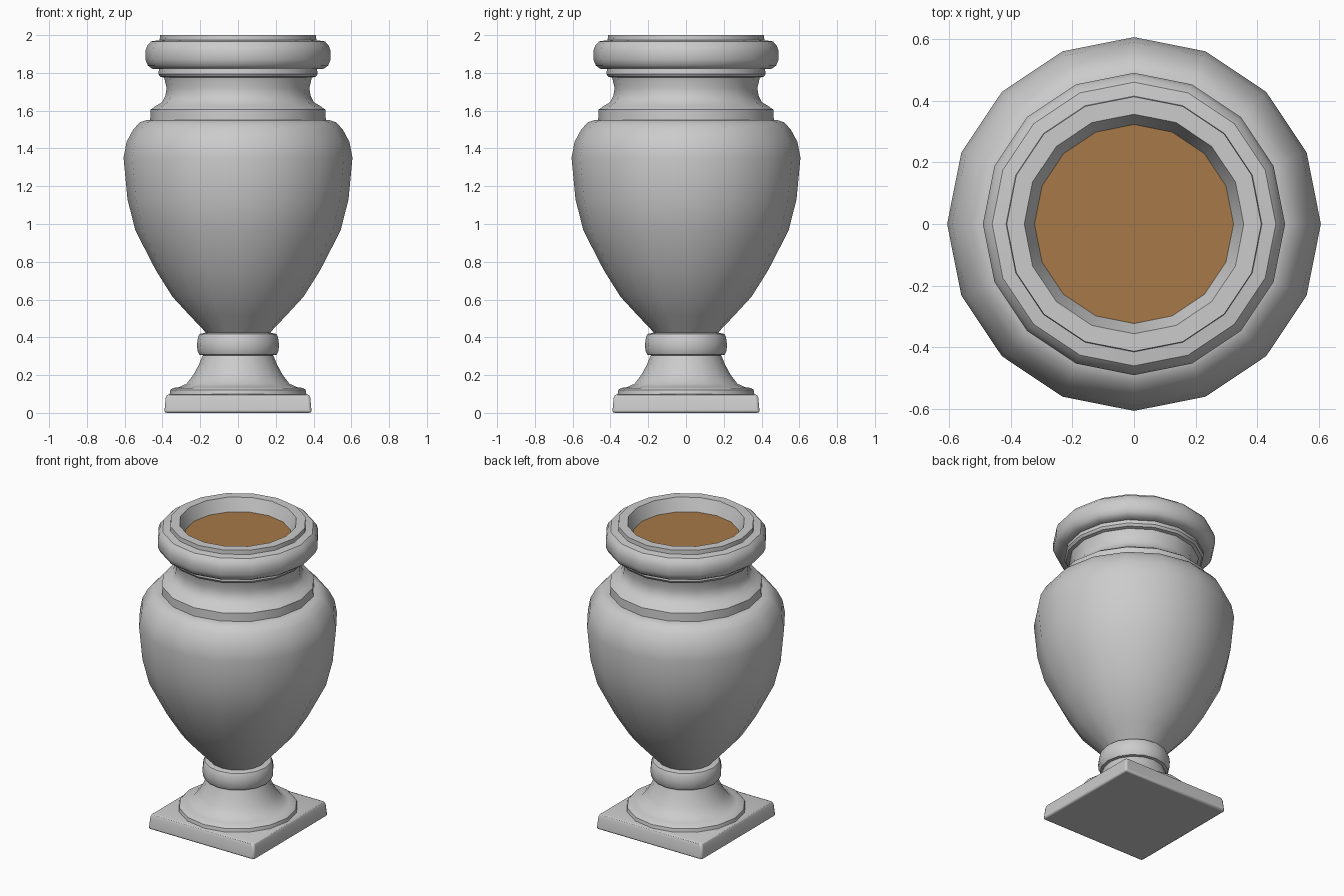
import bpy, bmesh, math

if "Cube" in bpy.data.objects:
    bpy.data.objects.remove(bpy.data.objects["Cube"])

SIDES = 16


def material(name, rgb):
    m = bpy.data.materials.new(name)
    m.diffuse_color = (*rgb, 1)
    m.use_nodes = True
    m.node_tree.nodes["Principled BSDF"].inputs["Base Color"].default_value = m.diffuse_color
    return m


stone = material("pale_stone", (0.60, 0.60, 0.60))
soil = material("brown_soil", (0.38, 0.19, 0.063))


def finish(name, bm, mat):
    bmesh.ops.recalc_face_normals(bm, faces=bm.faces)
    mesh = bpy.data.meshes.new(name)
    bm.to_mesh(mesh)
    bm.free()
    mesh.materials.append(mat)
    ob = bpy.data.objects.new(name, mesh)
    bpy.context.collection.objects.link(ob)
    bpy.ops.object.select_all(action='DESELECT')
    ob.select_set(True)
    bpy.context.view_layer.objects.active = ob
    bpy.ops.object.shade_smooth_by_angle(angle=math.radians(40))
    return ob


def lathe(name, profile, mat, sides=SIDES, turn=0.0, cap=True):
    """Turn (radius, height) points around z, optionally closing both ends."""
    bm = bmesh.new()
    rings = []
    for r, z in profile:
        rings.append([bm.verts.new((r * math.cos(turn + math.tau * i / sides),
                                    r * math.sin(turn + math.tau * i / sides), z))
                      for i in range(sides)])
    for a, b in zip(rings, rings[1:]):
        for i in range(sides):
            j = (i + 1) % sides
            bm.faces.new((a[i], a[j], b[j], b[i]))
    if cap:
        bm.faces.new(rings[0][::-1])
        bm.faces.new(rings[-1])
    return finish(name, bm, mat)


# square plinth: a four-sided lathe with a soft top edge
q = math.sqrt(2)
plinth = lathe("plinth", [(0.39 * q, 0), (0.383 * q, 0.08), (0.376 * q, 0.094), (0.362 * q, 0.10)],
               stone, sides=4, turn=math.pi / 4)
# round the plinth's vertical corners a little
bev = plinth.modifiers.new("corner_bevel", 'BEVEL')
bev.width, bev.segments = 0.012, 2
bev.limit_method, bev.angle_limit = 'ANGLE', math.radians(75)

# flared foot
lathe("foot", [(0.362, 0.10), (0.358, 0.122), (0.345, 0.132), (0.31, 0.137), (0.272, 0.155),
               (0.237, 0.20), (0.207, 0.255), (0.187, 0.305)], stone)

# rounded collar under the bowl
lathe("collar", [(0.185, 0.305), (0.205, 0.308), (0.215, 0.33), (0.217, 0.365),
                 (0.212, 0.40), (0.203, 0.418), (0.17, 0.425)], stone)

# main bowl
lathe("bowl", [(0.165, 0.42), (0.255, 0.515), (0.347, 0.615), (0.435, 0.755), (0.543, 0.965),
               (0.585, 1.13), (0.606, 1.35), (0.59, 1.435), (0.555, 1.50), (0.52, 1.538),
               (0.485, 1.55)], stone)

# shoulder step and concave neck
lathe("neck", [(0.465, 1.55), (0.463, 1.605), (0.435, 1.625), (0.402, 1.645), (0.384, 1.68),
               (0.378, 1.72), (0.391, 1.775)], stone)

# fillet, rolled lip and hollow mouth
lathe("lip", [(0.39, 1.775), (0.412, 1.78), (0.422, 1.795), (0.418, 1.82), (0.455, 1.822),
              (0.478, 1.84), (0.49, 1.87), (0.49, 1.915), (0.48, 1.945), (0.46, 1.967),
              (0.415, 1.973), (0.413, 2.0), (0.356, 2.0), (0.322, 1.915)], stone, cap=False)

# soil filling the mouth
lathe("soil", [(0.323, 1.91), (0.323, 1.917)], soil)
